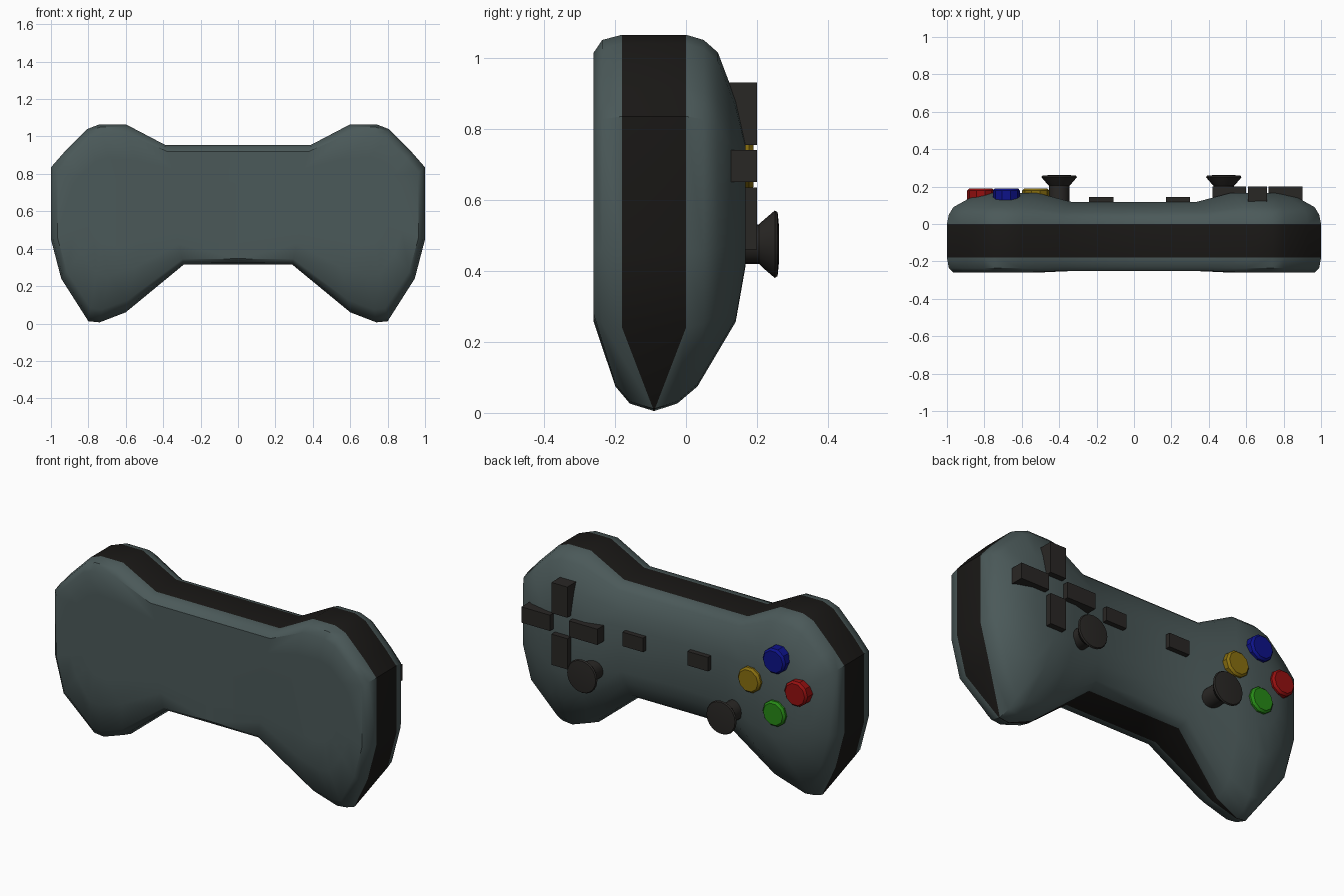
import bpy, bmesh, math
from mathutils import Matrix

if "Cube" in bpy.data.objects:
    bpy.data.objects.remove(bpy.data.objects["Cube"])


def material(name, rgb):
    m = bpy.data.materials.new(name)
    m.diffuse_color = (*rgb, 1)
    m.use_nodes = True
    m.node_tree.nodes["Principled BSDF"].inputs["Base Color"].default_value = m.diffuse_color
    return m


SHELL = material("slate_shell", (0.07, 0.10, 0.10))
BLACK = material("black_belt", (0.01, 0.009, 0.008))
DARK = material("dark_plastic", (0.022, 0.02, 0.018))


def finish(name, bm, mats, angle=None):
    bmesh.ops.recalc_face_normals(bm, faces=bm.faces)
    me = bpy.data.meshes.new(name)
    bm.to_mesh(me)
    bm.free()
    ob = bpy.data.objects.new(name, me)
    bpy.context.collection.objects.link(ob)
    for m in mats:
        me.materials.append(m)
    if angle:
        bpy.ops.object.select_all(action='DESELECT')
        ob.select_set(True)
        bpy.context.view_layer.objects.active = ob
        bpy.ops.object.shade_smooth_by_angle(angle=math.radians(angle))
    return ob


def box(name, x0, x1, y0, y1, z0, z1):
    bm = bmesh.new()
    bmesh.ops.create_cube(bm, size=1, matrix=Matrix.Translation(
        ((x0 + x1) / 2, (y0 + y1) / 2, (z0 + z1) / 2)) @ Matrix.Diagonal((x1 - x0, y1 - y0, z1 - z0, 1)))
    return finish(name, bm, [DARK])


def turned(name, x, z, profile, sides, mat):
    """Solid of revolution about a y-directed axis; profile is (radius, y)."""
    bm = bmesh.new()
    rings = [[bm.verts.new((x + r * math.cos(2 * math.pi * k / sides), y,
                            z + r * math.sin(2 * math.pi * k / sides))) for k in range(sides)]
             for r, y in profile]
    for a, b in zip(rings, rings[1:]):
        for k in range(sides):
            j = (k + 1) % sides
            bm.faces.new((a[k], a[j], b[j], b[k]))
    bm.faces.new(rings[0])
    bm.faces.new(rings[-1])
    return finish(name, bm, [mat], 30)


# Body: half outline in x-z, each point with its target on the flat face and
# a thickness at the belt (handles pinch to a point) and a face-height scale
top = [((0, .955), (0, .75), 1, .7), ((.39, .955), (.33, .75), 1, .7),
       ((.60, 1.065), (.52, .76), 1, 1), ((.74, 1.065), (.66, .77), 1, 1),
       ((.805, 1.04), (.73, .75), 1, 1), ((.93, .915), (.77, .72), 1, 1),
       ((1, .835), (.80, .68), 1, 1)]
bottom = [((0, .315), (0, .50), 1, .7), ((.29, .315), (.33, .49), 1, .7),
          ((.60, .06), (.52, .45), .2, 1), ((.74, .006), (.66, .41), .03, 1),
          ((.80, .012), (.73, .42), .03, 1), ((.945, .24), (.77, .46), 1, 1),
          ((1, .45), (.80, .52), 1, 1)]
chain = top + bottom[::-1]
# Levels: (inset fraction, y, unpinch)
levels = [(1, -.26, 1), (.62, -.26, 1), (.17, -.26, .63), (.05, -.236, .45), (0, -.18, 0),
          (0, 0, 0), (.05, .05, .45), (.17, .09, .67), (.62, .14, 1), (1, .167, 1)]

bm = bmesh.new()
rings = []
for f, y, g in levels:
    ring = []
    for (ox, oz), (tx, tz), pinch, height in chain:
        yy = y * height if y > 0 else y
        if y < -.2 and height < 1:
            yy = -.18 + (y + .18) * .88
        s = pinch + (1 - pinch) * g
        ring.append(bm.verts.new((ox + f * (tx - ox), -.09 + (yy + .09) * s, oz + f * (tz - oz))))
    rings.append(ring)
n = len(chain)
for li, (a, b) in enumerate(zip(rings, rings[1:])):
    for k in range(n - 1):
        face = bm.faces.new((a[k], a[k + 1], b[k + 1], b[k]))
        face.material_index = 1 if li == 4 else 0
for r in (rings[0], rings[-1]):
    for i in range(n // 2 - 1):
        bm.faces.new((r[i], r[i + 1], r[n - 2 - i], r[n - 1 - i]))
body = finish("controller_body", bm, [SHELL, BLACK], 40)
mirror = body.modifiers.new("mirror", 'MIRROR')
mirror.use_clip = True

# Directional pad arms
cx, cz = .66, .695
box("pad_left", cx - .24, cx - .06, .11, .20, cz - .045, cz + .045)
box("pad_right", cx + .06, cx + .24, .125, .20, cz - .045, cz + .045)
box("pad_up", cx - .05, cx + .05, .11, .20, cz + .06, cz + .235)
box("pad_down", cx - .05, cx + .05, .12, .20, cz - .235, cz - .06)

# Small middle buttons
for name, x in (("menu_button_left", .235), ("menu_button_right", -.175)):
    box(name, x - .065, x + .065, .09, .145, cz - .04, cz + .04)

# Thumb sticks
stick = [(.055, .09), (.055, .205), (.065, .215), (.095, .25), (.09, .258), (.05, .262)]
for name, x in (("thumb_stick_left", .48), ("thumb_stick_right", -.40)):
    turned(name, x, .475, stick, 20, DARK)

# Coloured face buttons
button = [(.073, .12), (.073, .178), (.062, .19)]
for name, x, z, rgb in (("red", -.82, .695, (.3, .005, .005)), ("blue", -.682, .845, (.004, .006, .25)),
                        ("yellow", -.525, .695, (.25, .16, .005)), ("green", -.682, .545, (.02, .25, .008))):
    turned(name + "_button", x, z, button, 10, material(name, rgb))
